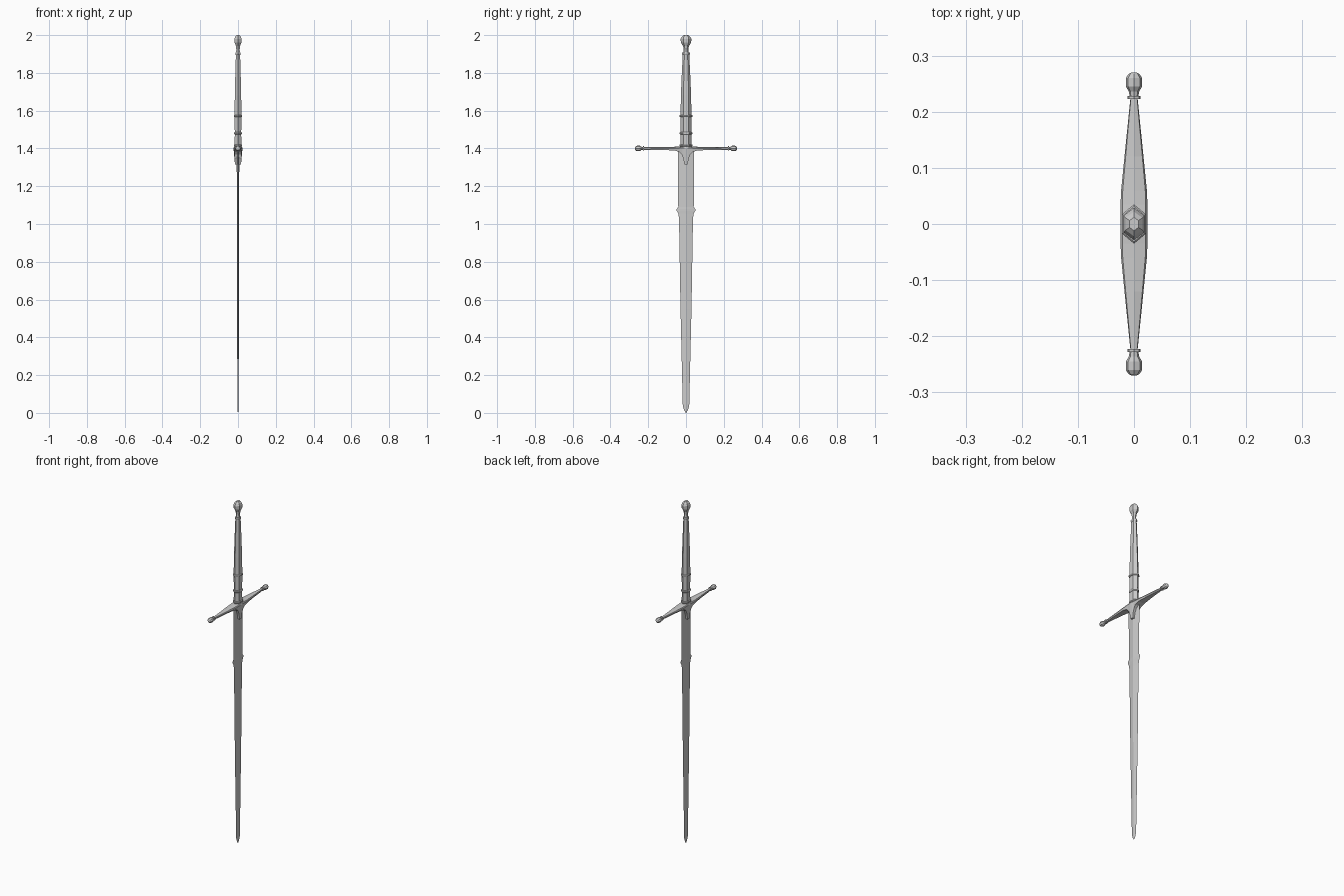
import bpy, bmesh
from math import cos, sin, pi


def loft(name, sections):
    """Skin a list of equal-length point rings and cap both ends."""
    bm = bmesh.new()
    rings = [[bm.verts.new(p) for p in s] for s in sections]
    n = len(rings[0])
    for a, b in zip(rings, rings[1:]):
        for i in range(n):
            j = (i + 1) % n
            bm.faces.new((a[i], a[j], b[j], b[i]))
    bm.faces.new(rings[0][::-1])
    bm.faces.new(rings[-1])
    bmesh.ops.recalc_face_normals(bm, faces=bm.faces)
    mesh = bpy.data.meshes.new(name)
    bm.to_mesh(mesh)
    bm.free()
    obj = bpy.data.objects.new(name, mesh)
    bpy.context.collection.objects.link(obj)
    return obj


def hex_ring(z, rx, ry):
    """Hexagon with points at +-y and flats at +-x."""
    return [(rx * sin(k * pi / 3) / sin(pi / 3), ry * cos(k * pi / 3), z) for k in range(6)]


def hex_loft(name, profile):
    return loft(name, [hex_ring(*p) for p in profile])


# blade: (z, half width, half thickness), with parrying lugs near z = 1.07
blade = [(0.0, 0.001, 0.001), (0.014, 0.010, 0.002), (0.035, 0.017, 0.003),
         (0.55, 0.029, 0.005), (1.03, 0.037, 0.006), (1.055, 0.041, 0.006),
         (1.07, 0.049, 0.006), (1.08, 0.049, 0.006), (1.09, 0.041, 0.006),
         (1.39, 0.043, 0.007)]
loft("blade", [[(0, w, z), (t, 0, z), (0, -w, z), (-t, 0, z)] for z, w, t in blade])

# crossguard with the pointed langet sweeping down over the blade
# (y, half width at edge, half width at bottom, bottom z, top z)
half = [(0.009, 0.024, 0.016, 1.315, 1.411), (0.014, 0.024, 0.017, 1.345, 1.411),
        (0.022, 0.024, 0.018, 1.367, 1.411), (0.035, 0.024, 0.020, 1.381, 1.410),
        (0.060, 0.023, 0.020, 1.389, 1.409), (0.120, 0.017, 0.014, 1.392, 1.408),
        (0.228, 0.006, 0.004, 1.393, 1.407)]
stations = [(-s[0],) + s[1:] for s in reversed(half)] + half
loft("crossguard", [[(0, y, t), (w * 0.87, y, t - 0.003), (w, y, t - 0.009), (b, y, z),
                     (-b, y, z), (-w, y, t - 0.009), (-w * 0.87, y, t - 0.003)]
                    for y, w, b, z, t in stations])

# collar and knob at each end of the crossguard: (y, radius)
collar = [(0.223, 0.012), (0.228, 0.012)]
knob = [(0.228, 0.008), (0.236, 0.009), (0.245, 0.0145), (0.260, 0.0145),
        (0.267, 0.010), (0.270, 0.005)]
for side, s in (("left", -1), ("right", 1)):
    for part, profile in (("collar", collar), ("knob", knob)):
        loft(f"guard_{part}_{side}",
             [[(r * sin(k * pi / 4), s * y, 1.40 + r * cos(k * pi / 4)) for k in range(8)]
              for y, r in profile])

# grip: (z, half x, half y)
hex_loft("grip", [(1.40, 0.018, 0.029), (1.48, 0.017, 0.028), (1.57, 0.018, 0.029),
                  (1.68, 0.017, 0.027), (1.80, 0.014, 0.022), (1.90, 0.011, 0.017)])

# raised bands around the grip
for i, (z, rx, ry) in enumerate([(1.416, 0.021, 0.034), (1.480, 0.0205, 0.034),
                                 (1.572, 0.021, 0.035), (1.902, 0.0135, 0.021)]):
    hex_loft(f"grip_band_{i + 1}", [(z - 0.006, rx * 0.9, ry * 0.9), (z - 0.003, rx, ry),
                                    (z + 0.003, rx, ry), (z + 0.006, rx * 0.9, ry * 0.9)])

# pommel: neck flaring into a faceted ball
hex_loft("pommel", [(1.90, 0.010, 0.014), (1.925, 0.009, 0.012), (1.943, 0.011, 0.016),
                    (1.960, 0.018, 0.027), (1.980, 0.019, 0.029), (1.992, 0.015, 0.022),
                    (2.0, 0.008, 0.012)])
